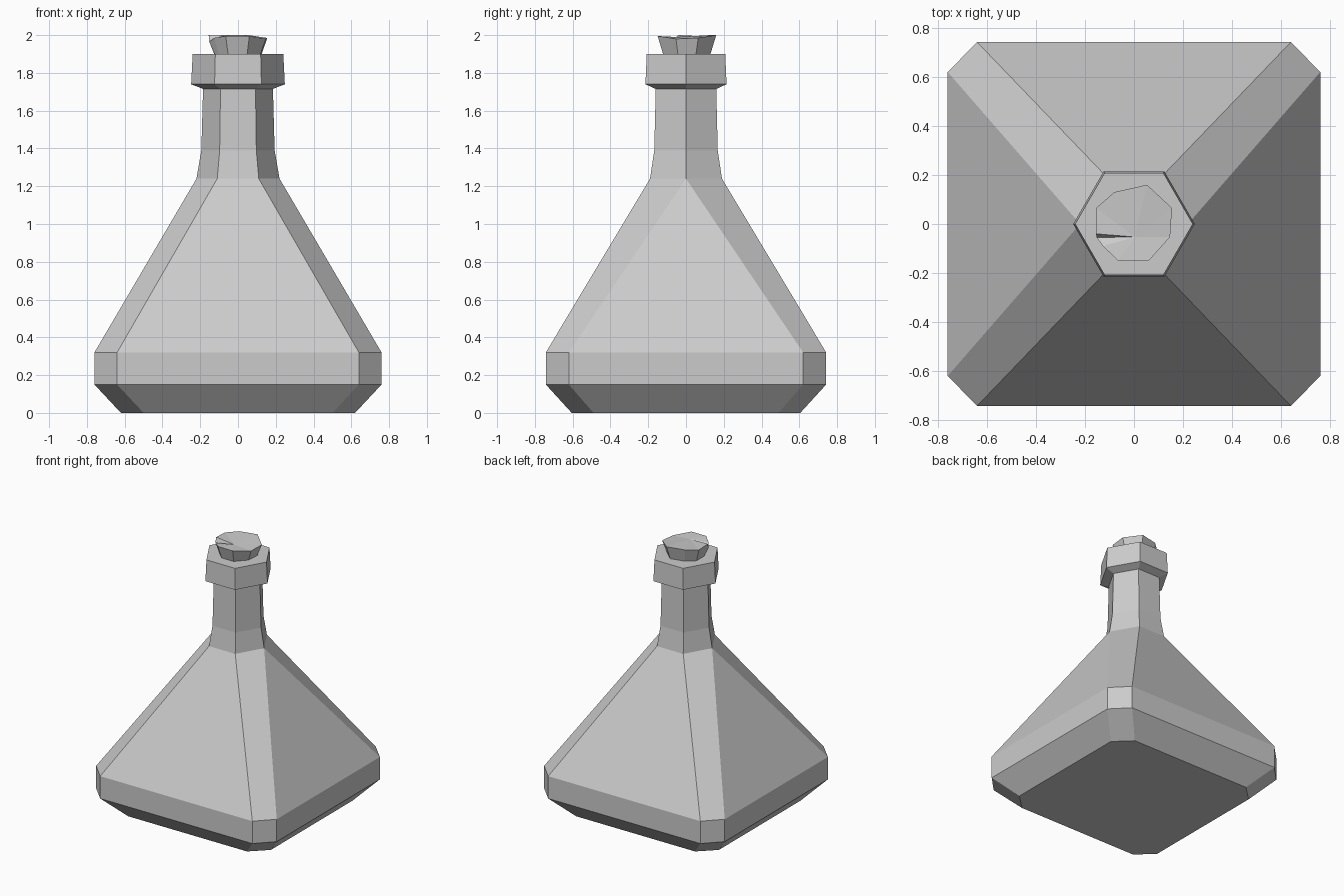
import bpy, bmesh

cube = bpy.data.objects.get("Cube")
if cube:
    bpy.data.objects.remove(cube, do_unlink=True)

glass = bpy.data.materials.new("plain grey")
glass.use_nodes = True
glass.diffuse_color = (0.6, 0.6, 0.6, 1)
glass.node_tree.nodes["Principled BSDF"].inputs["Base Color"].default_value = (0.6, 0.6, 0.6, 1)


def ring(hx, b, a, hy, z):
    """Chamfered rectangle; b = 0 turns it into a hexagon."""
    return [(hx, -b, z), (hx, b, z), (a, hy, z), (-a, hy, z),
            (-hx, b, z), (-hx, -b, z), (-a, -hy, z), (a, -hy, z)]


def hexagon(r, z):
    return ring(r, 0, r * 0.5, r * 0.866, z)


def loft(name, rings, peak=None):
    """Skin a stack of rings, closing the top flat or with a fan to a peak."""
    bm = bmesh.new()
    rows = [[bm.verts.new(p) for p in r] for r in rings]
    n = len(rows[0])
    for low, high in zip(rows, rows[1:]):
        for i in range(n):
            j = (i + 1) % n
            bm.faces.new((low[i], low[j], high[j], high[i]))
    bm.faces.new(rows[0][::-1])
    if peak:
        tip = bm.verts.new(peak)
        for i in range(n):
            bm.faces.new((rows[-1][i], rows[-1][(i + 1) % n], tip))
    else:
        bm.faces.new(rows[-1])
    bmesh.ops.remove_doubles(bm, verts=bm.verts, dist=0.0005)
    bmesh.ops.recalc_face_normals(bm, faces=bm.faces)
    mesh = bpy.data.meshes.new(name)
    bm.to_mesh(mesh)
    bm.free()
    mesh.materials.append(glass)
    obj = bpy.data.objects.new(name, mesh)
    bpy.context.collection.objects.link(obj)
    return obj


# Flask: chamfered square base flowing into a six-sided neck and lip
loft("flask", [
    ring(0.62, 0.49, 0.50, 0.605, 0),
    ring(0.76, 0.62, 0.64, 0.742, 0.15),
    ring(0.76, 0.62, 0.64, 0.742, 0.32),
    hexagon(0.22, 1.24),
    hexagon(0.194, 1.39),
    hexagon(0.185, 1.715),
    hexagon(0.248, 1.74),
    hexagon(0.24, 1.9),
])

# Stopper: rough, chipped cork tapering into the lip
rim = [(-0.155, -0.04, 2.0), (-0.152, -0.055, 1.965), (-0.127, -0.09, 1.985),
       (-0.065, -0.15, 1.995), (0.06, -0.15, 1.995), (0.147, -0.053, 1.98),
       (0.155, 0.065, 1.985), (0.053, 0.16, 2.0), (-0.08, 0.13, 2.0),
       (-0.155, 0.065, 1.995)]
foot = [(x * 0.8, y * 0.8, 1.895) for x, y, z in rim]
loft("stopper", [foot, rim], peak=(0.005, -0.053, 1.99))
